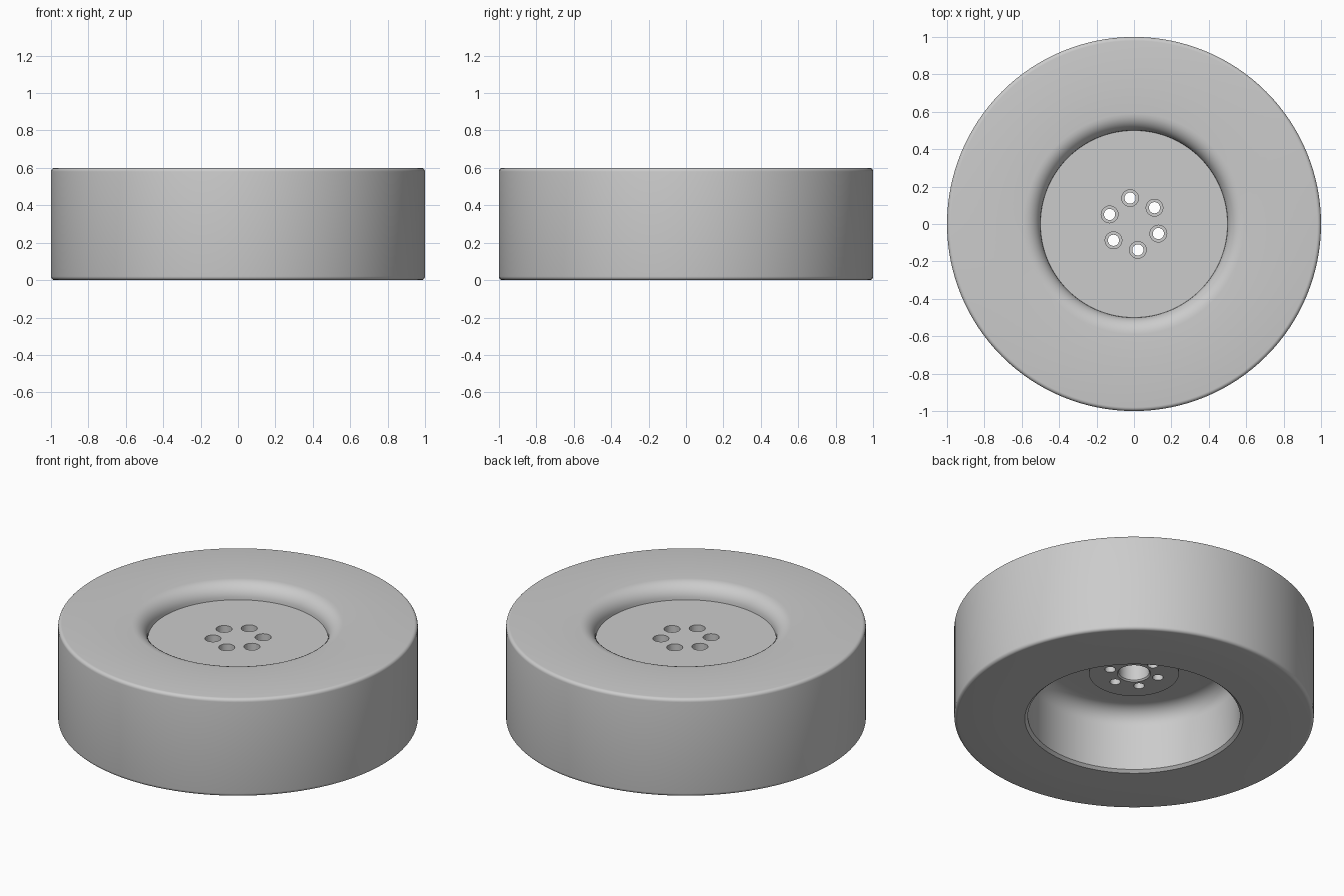
import bpy, bmesh
from math import sin, cos, pi, radians
from mathutils import Vector

cube = bpy.data.objects.get("Cube")
if cube:
    bpy.data.objects.remove(cube, do_unlink=True)

grey = bpy.data.materials.new("plain grey")
grey.use_nodes = True
grey.diffuse_color = (0.6, 0.6, 0.6, 1)
grey.node_tree.nodes["Principled BSDF"].inputs["Base Color"].default_value = (0.6, 0.6, 0.6, 1)


def arc(cx, cz, r, start, end, steps=8):
    """Points (radius, height) along a rounded corner, angles in degrees."""
    angles = [radians(start + (end - start) * i / steps) for i in range(steps + 1)]
    return [(cx + r * cos(a), cz + r * sin(a)) for a in angles]


def lathe(name, profile, steps, closed=True, centre=(0, 0)):
    """Spin a profile of (radius, height) points about the upright axis."""
    bm = bmesh.new()
    verts = [bm.verts.new((r, 0, z)) for r, z in profile]
    edges = [bm.edges.new(pair) for pair in zip(verts, verts[1:])]
    if closed:
        edges.append(bm.edges.new((verts[-1], verts[0])))
    bmesh.ops.spin(bm, geom=verts + edges, cent=(0, 0, 0), axis=(0, 0, 1),
                   angle=2 * pi, steps=steps)
    bmesh.ops.remove_doubles(bm, verts=bm.verts[:], dist=1e-5)
    bmesh.ops.translate(bm, verts=bm.verts[:], vec=Vector((*centre, 0)))
    bmesh.ops.recalc_face_normals(bm, faces=bm.faces[:])
    mesh = bpy.data.meshes.new(name)
    bm.to_mesh(mesh)
    bm.free()
    mesh.materials.append(grey)
    obj = bpy.data.objects.new(name, mesh)
    bpy.context.collection.objects.link(obj)
    return obj


def activate(obj):
    bpy.ops.object.select_all(action='DESELECT')
    obj.select_set(True)
    bpy.context.view_layer.objects.active = obj


HEIGHT, SEAM = 0.6, 0.72

# Tyre: broad ring with softly rounded outer corners
tyre = lathe("tyre", [(SEAM, 0)] + arc(0.98, 0.02, 0.02, -90, 0, 5)
             + arc(0.98, HEIGHT - 0.02, 0.02, 0, 90, 5) + [(SEAM, HEIGHT)], 128)

# Rim: rounded dish above, deep cavity with a stepped hub and blind bore below
cavity = [(SEAM, 0), (0.607, 0), (0.59, 0.015)] + arc(0.49, 0.29, 0.1, 0, 90)
hub = [(0.25, 0.39), (0.25, 0.29), (0.093, 0.29), (0.085, 0.298), (0.085, 0.45), (0, 0.45)]
dish = [(0, 0.51)] + arc(0.59, 0.51, 0.09, 180, 90) + [(SEAM, HEIGHT)]
rim = lathe("rim", cavity + hub + dish, 128, closed=False)
# Wall where the rim meets the tyre
bm = bmesh.new()
bm.from_mesh(rim.data)
bmesh.ops.bridge_loops(bm, edges=[e for e in bm.edges if e.is_boundary])
bmesh.ops.recalc_face_normals(bm, faces=bm.faces[:])
bm.to_mesh(rim.data)
bm.free()

# Six counterbored bolt holes through the hub
for i in range(6):
    a = radians(38.5 + 60 * i)
    cutter = lathe("bolt_hole_cutter",
                   [(0, 0.2), (0.03, 0.2), (0.03, 0.4), (0.045, 0.4), (0.045, 0.7), (0, 0.7)],
                   24, closed=False, centre=(0.14 * cos(a), 0.14 * sin(a)))
    cutter.hide_render = True
    cut = rim.modifiers.new("bolt_hole", 'BOOLEAN')
    cut.operation = 'DIFFERENCE'
    cut.solver = 'EXACT'
    cut.object = cutter
    activate(rim)
    bpy.ops.object.modifier_apply(modifier=cut.name)
    bpy.data.objects.remove(cutter, do_unlink=True)

# Smooth curved walls, keep crisp edges
for obj in (tyre, rim):
    activate(obj)
    bpy.ops.object.shade_smooth_by_angle(angle=radians(35))
